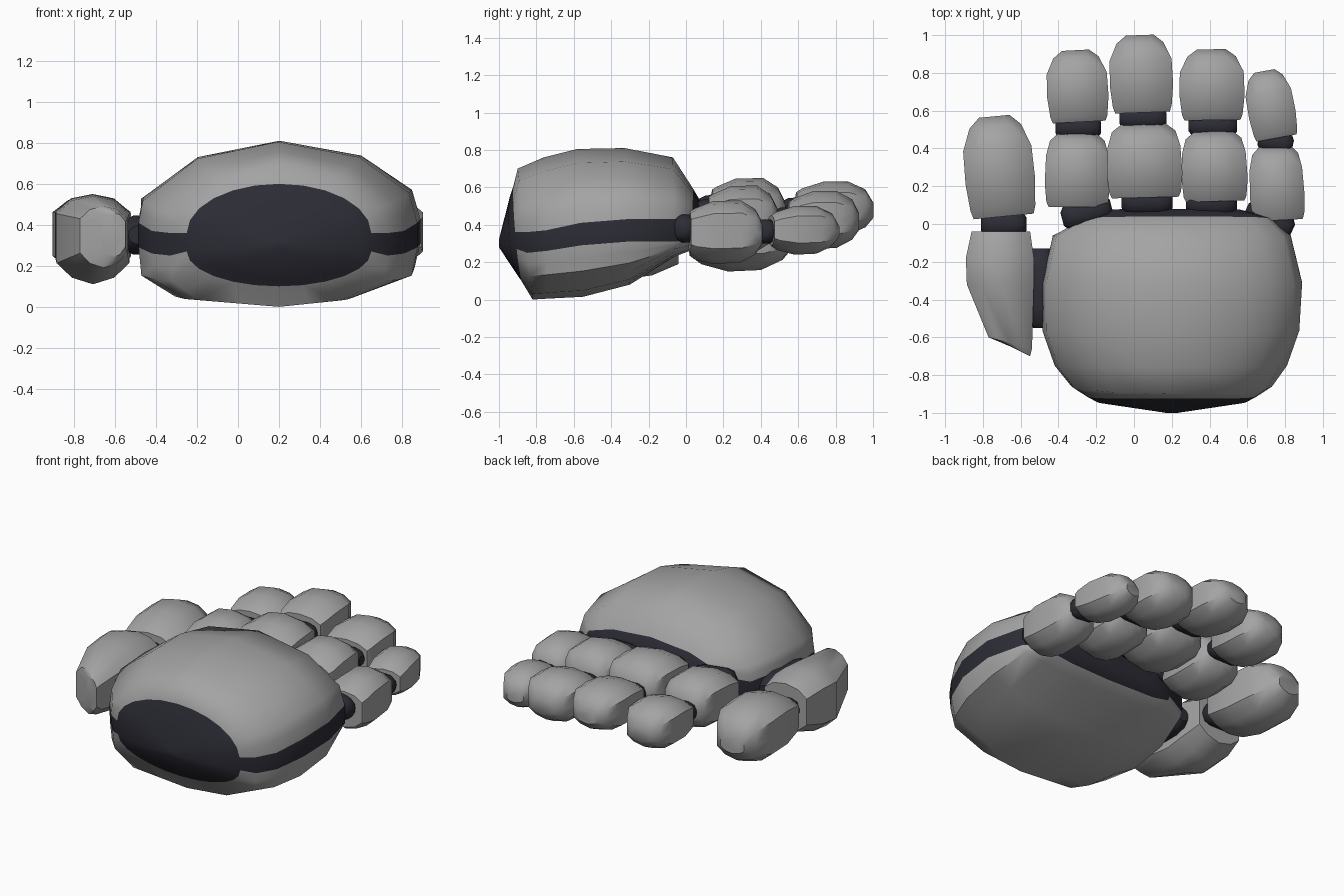
import bpy, bmesh, math
from mathutils import Matrix, Vector

if "Cube" in bpy.data.objects:
    bpy.data.objects.remove(bpy.data.objects["Cube"])


def material(name, rgb):
    m = bpy.data.materials.new(name)
    m.diffuse_color = (*rgb, 1)
    m.use_nodes = True
    m.node_tree.nodes["Principled BSDF"].inputs["Base Color"].default_value = m.diffuse_color
    return m


GREY = material("shell grey", (0.37, 0.37, 0.37))
DARK = material("joint dark", (0.025, 0.025, 0.036))


def finish(name, bm, mats, angle):
    bmesh.ops.recalc_face_normals(bm, faces=bm.faces)
    me = bpy.data.meshes.new(name)
    bm.to_mesh(me)
    bm.free()
    for m in mats:
        me.materials.append(m)
    ob = bpy.data.objects.new(name, me)
    bpy.context.collection.objects.link(ob)
    bpy.ops.object.select_all(action='DESELECT')
    ob.select_set(True)
    bpy.context.view_layer.objects.active = ob
    bpy.ops.object.shade_smooth_by_angle(angle=math.radians(angle))
    return ob


def loft(name, rings, mats, rule=lambda i, j: 0, angle=40):
    """Skin a list of equal-length point rings and cap both ends."""
    bm = bmesh.new()
    vs = [[bm.verts.new(p) for p in r] for r in rings]
    n = len(rings[0])
    for i in range(len(vs) - 1):
        for j in range(n):
            k = (j + 1) % n
            f = bm.faces.new((vs[i][j], vs[i][k], vs[i + 1][k], vs[i + 1][j]))
            f.material_index = rule(i, j)
    for i, r in ((-1, vs[0]), (len(vs) - 1, vs[-1])):
        bm.faces.new(r).material_index = rule(i, 0)
    return finish(name, bm, mats, angle)


# Palm: two grey shells around a dark waist band, dark wrist disc and knuckle end
HALF = 12
UPPER = [(1, 0), (.94, .37), (.58, .81), (0, 1), (-.58, .79), (-.97, .27), (-1, 0)]
LOWER = [(-1, 0), (-.98, -.5), (-.74, -.87), (0, -1), (.55, -.88), (.96, -.5), (1, 0)]


def palm_ring(yt, yb, x0, x1, zb, zl, zu, zt, oval=0, bulge=0):
    cx, rx = (x0 + x1) / 2, (x1 - x0) / 2
    pts = []
    for sign, shape, z0, h in ((1, UPPER, zu, zt - zu), (-1, LOWER, zl, zl - zb)):
        for s in range(HALF + 1):
            if oval:
                a = math.pi * s / HALF
                u, v = sign * math.cos(a), sign * math.sin(a)
            else:
                p = Vector(shape[s // 2])
                u, v = p if s % 2 == 0 else p.lerp(Vector(shape[s // 2 + 1]), .5)
            z = z0 + h * v
            y = yb + (yt - yb) * (z - zb) / (zt - zb) - bulge * u * u
            pts.append((cx + rx * u, y, z))
    return pts


PALM = [
    (-1.00, -1.00, 0.17, 0.23, 0.28, 0.295, 0.305, 0.32, 1),
    (-0.942, -0.908, -0.19, 0.59, 0.14, 0.28, 0.35, 0.55, 1, .02),
    (-0.925, -0.88, -0.25, 0.65, 0.10, 0.27, 0.36, 0.60, 1, .01),
    (-0.90, -0.82, -0.33, 0.73, 0.00, 0.25, 0.36, 0.70),
    (-0.76, -0.74, -0.42, 0.81, 0.005, 0.26, 0.37, 0.76),
    (-0.58, -0.55, -0.485, 0.875, 0.015, 0.29, 0.41, 0.805),
    (-0.33, -0.30, -0.485, 0.89, 0.08, 0.31, 0.43, 0.81),
    (-0.07, -0.06, -0.43, 0.83, 0.23, 0.31, 0.43, 0.76),
    (0.04, 0.02, -0.26, 0.72, 0.26, 0.32, 0.46, 0.59),
    (0.08, 0.07, -0.12, 0.56, 0.33, 0.37, 0.46, 0.52),
]


def palm_colour(i, j):
    band = j in (HALF, 2 * HALF + 1)
    return 1 if i < 2 or i >= 8 or band else 0


loft("palm", [palm_ring(*p) for p in PALM], (GREY, DARK), palm_colour, 50)

# Finger plates: (position along, width, top height, bottom height) as fractions
PROXIMAL = [(0, .88, .66, .74), (.07, .95, .75, .86), (.32, 1, .98, 1),
            (.70, .96, 1, .95), (.90, .84, .72, .70), (1, .58, .30, .35)]
DISTAL = [(0, .86, .62, .64), (.08, .93, .76, .80), (.35, 1, 1, 1),
          (.68, .98, 1, .96), (.90, .74, .72, .68), (1, .44, .25, .35)]
# Plate cross-section: upright sides, gently peaked top and bottom
SECTION = [(1, 0), (1, .60), (.58, .90), (0, 1), (-.58, .90), (-1, .60), (-1, 0),
           (-1, -.52), (-.58, -.85), (0, -1), (.58, -.85), (1, -.52)]


def plate(name, a, b, w, zb, zt, sections):
    """Rounded armour plate from base a to tip b in the xy plane."""
    a, b = Vector(a), Vector(b)
    d = (b - a).normalized()
    side = Vector((d.y, -d.x))
    zc, h = (zb + zt) / 2, (zt - zb) / 2
    rings = []
    for t, fw, ft, fb in sections:
        c, ring = a.lerp(b, t), []
        for u, v in SECTION:
            p = c + side * (w / 2 * fw * u)
            ring.append((p.x, p.y, zc + v * h * (ft if v > 0 else fb)))
        rings.append(ring)
    loft(name, rings, (GREY,))


def joint(name, pos, length, r, turn=0):
    """Barrel shaped hinge, axis along x before turning about z."""
    rings = []
    rot = Matrix.Rotation(math.radians(turn), 3, 'Z')
    for t, f in ((-.5, .45), (-.42, .8), (-.25, .97), (.25, .97), (.42, .8), (.5, .45)):
        rings.append([Vector(pos) + rot @ Vector((t * length,
                      r * f * math.cos(q * math.pi / 7), r * f * math.sin(q * math.pi / 7)))
                      for q in range(14)])
    loft(name, rings, (DARK,))


# name: proximal base, tip, width, z range; distal likewise; knuckle and its turn
FINGERS = {
    "index": ((-.30, .09), (-.30, .48), .345, .25, .60,
              (-.29, .54), (-.31, .92), .325, .28, .58, (-.25, .06, .45), 15),
    "middle": ((.06, .14), (.05, .53), .40, .29, .65,
               (.045, .59), (.03, 1.0), .335, .34, .63, (.07, .12, .48), 0),
    "ring": ((.43, .12), (.42, .49), .35, .25, .61,
             (.415, .55), (.41, .925), .345, .27, .58, (.41, .11, .46), 0),
    "little": ((.765, .02), (.745, .41), .29, .19, .53,
               (.755, .455), (.69, .81), .25, .24, .50, (.715, .02, .38), -25),
}
for name, (a, b, w, z0, z1, c, d, w2, z2, z3, k, turn) in FINGERS.items():
    plate(name + "_proximal", a, b, w, z0, z1, PROXIMAL)
    plate(name + "_distal", c, d, w2, z2, z3, DISTAL)
    joint(name + "_knuckle", k, .27, .08, turn)
    mid = ((b[0] + c[0]) / 2, (b[1] + c[1]) / 2, (z0 + z1 + z2 + z3) / 4)
    joint(name + "_hinge", mid, w2 * .74, .068, turn / 2 if name == "little" else 0)

# Thumb base: flat inner side, outer side tapering towards the wrist
THUMB = [(-.64, -.67, -.55, .24, .46), (-.60, -.77, -.54, .19, .49),
         (-.32, -.885, -.53, .11, .54), (-.18, -.89, -.53, .13, .55),
         (-.04, -.86, -.55, .19, .50)]
rings = []
for y, x0, x1, zb, zt in THUMB:
    skew = .06 / (x1 - x0) if y < -.5 else 0
    rings.append([(x, y - skew * (x - x0), (zb + zt) / 2 + (zt - zb) / 2 * v)
                  for u, v in SECTION
                  for x in [(x0 + x1) / 2 + (x1 - x0) / 2 * u]])
loft("thumb_proximal", rings, (GREY,))
plate("thumb_distal", (-.69, .04), (-.74, .57), .37, .15, .54, DISTAL)
joint("thumb_hinge", (-.69, 0, .35), .24, .08)
joint("thumb_root", (-.49, -.34, .35), .42, .10, 90)
